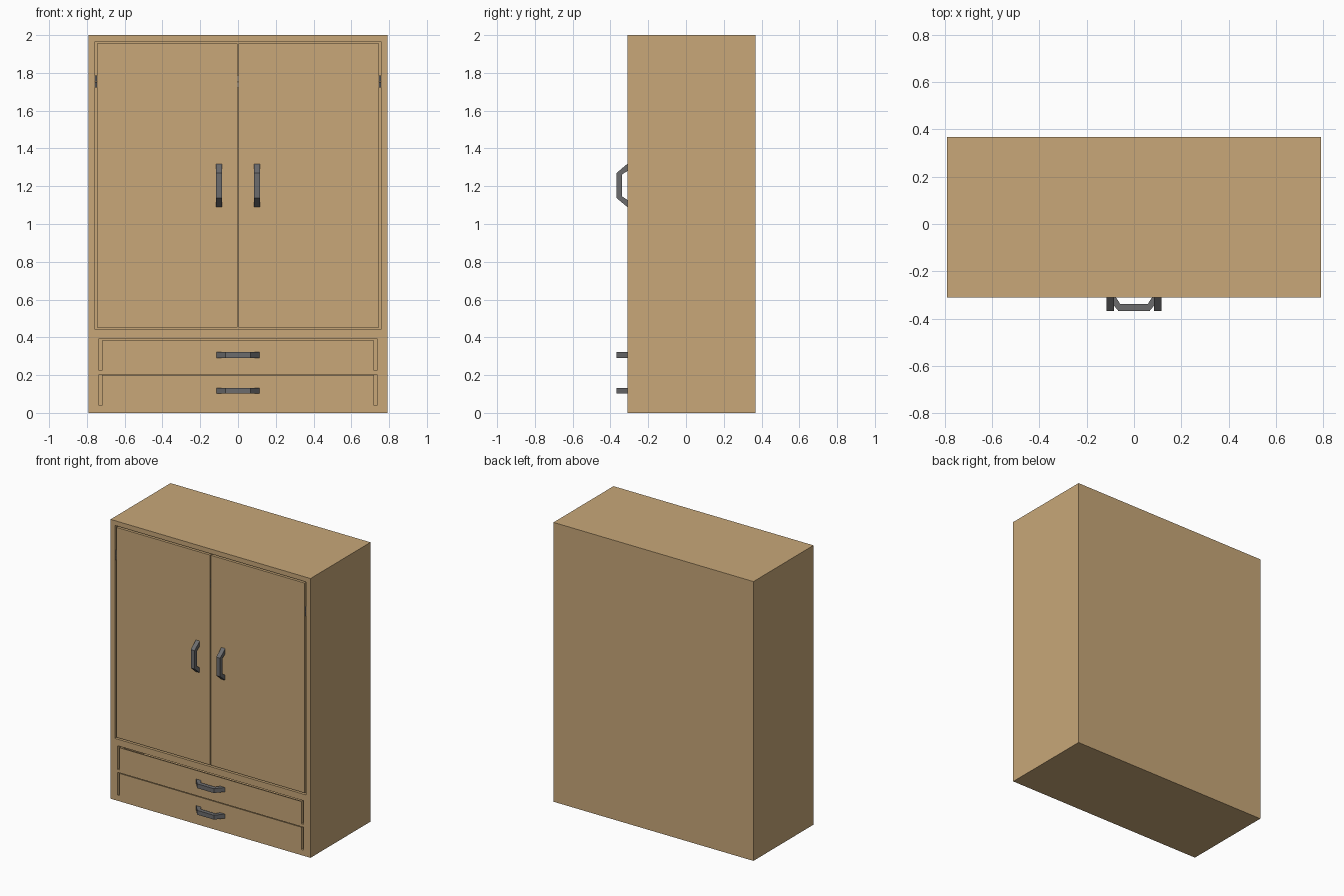
import bpy, bmesh
from mathutils import Matrix

if "Cube" in bpy.data.objects:
    bpy.data.objects.remove(bpy.data.objects["Cube"])

FRONT, BACK, HALF_W, TOP = -0.311, 0.368, 0.792, 2.0


def material(name, color):
    m = bpy.data.materials.new(name)
    m.diffuse_color = (*color, 1)
    m.use_nodes = True
    m.node_tree.nodes["Principled BSDF"].inputs["Base Color"].default_value = m.diffuse_color
    return m


WOOD = material("wood", (0.58, 0.39, 0.19))
METAL = material("dark_metal", (0.15, 0.15, 0.155))


def finish(name, bm, mat):
    bmesh.ops.recalc_face_normals(bm, faces=bm.faces)
    me = bpy.data.meshes.new(name)
    bm.to_mesh(me)
    bm.free()
    me.materials.append(mat)
    ob = bpy.data.objects.new(name, me)
    bpy.context.collection.objects.link(ob)
    return ob


def box_mesh(x0, x1, y0, y1, z0, z1):
    bm = bmesh.new()
    bmesh.ops.create_cube(bm, size=1)
    bm.transform(Matrix.Translation(((x0 + x1) / 2, (y0 + y1) / 2, (z0 + z1) / 2))
                 @ Matrix.Diagonal((x1 - x0, y1 - y0, z1 - z0, 1)))
    return bm


def box(name, *bounds, mat=WOOD):
    return finish(name, box_mesh(*bounds), mat)


def drawer(name, x, z0, z1):
    # Block whose top is inset and pushed down to make a tray
    bm = box_mesh(-x, x, FRONT, 0.33, z0, z1)
    bm.normal_update()
    top = max(bm.faces, key=lambda f: f.calc_center_median().z)
    bmesh.ops.inset_region(bm, faces=[top], thickness=0.025)
    bmesh.ops.translate(bm, verts=top.verts, vec=(0, 0, -0.005))
    ext = bmesh.ops.extrude_face_region(bm, geom=[top])
    verts = [g for g in ext["geom"] if isinstance(g, bmesh.types.BMVert)]
    bmesh.ops.translate(bm, verts=verts, vec=(0, 0, -(z1 - z0) + 0.03))
    if top.is_valid:
        bmesh.ops.delete(bm, geom=[top], context='FACES_ONLY')
    return finish(name, bm, WOOD)


def handle(name, x, z, vertical):
    # Angular bracket profile (along, out) given a square-ish width
    half = [(0.114, 0), (0.066, -0.057), (0.058, -0.028), (0.076, 0)]
    right_leg = half
    left_leg = [(-a, o) for a, o in half]
    bar = [half[1], left_leg[1], left_leg[2], half[2]]
    w = 0.0155
    bm = bmesh.new()
    rings = {}

    def vert(a, o, s):
        key = (a, o, s)
        if key not in rings:
            co = (x + s * w, FRONT + o, z + a) if vertical else (x + a, FRONT + o, z + s * w)
            rings[key] = bm.verts.new(co)
        return rings[key]

    for quad in (right_leg, left_leg, bar):
        for s in (-1, 1):
            bm.faces.new([vert(a, o, s) for a, o in quad])
    outline = right_leg + left_leg[::-1]
    loop = [half[0], half[1], left_leg[1], left_leg[0],
            left_leg[3], left_leg[2], half[2], half[3]]
    for p, q in zip(loop, loop[1:] + loop[:1]):
        bm.faces.new([vert(*p, -1), vert(*q, -1), vert(*q, 1), vert(*p, 1)])
    return finish(name, bm, METAL)


# Carcass: solid block with a door bay and two drawer bays cut in the front
carcass = box("carcass", -HALF_W, HALF_W, FRONT, BACK, 0, TOP)
for x, z0, z1 in ((0.757, 0.441, 1.966), (0.735, 0.225, 0.394), (0.735, 0.04, 0.204)):
    cutter = box("bay_cutter", -x, x, FRONT - 0.1, 0.345, z0, z1)
    cutter.hide_render = True
    mod = carcass.modifiers.new("bay", 'BOOLEAN')
    mod.operation, mod.solver, mod.object = 'DIFFERENCE', 'EXACT', cutter
    bpy.context.view_layer.objects.active = carcass
    bpy.ops.object.modifier_apply(modifier=mod.name)
    bpy.data.objects.remove(cutter)

# Doors with upright handles
for side, s in (("left", -1), ("right", 1)):
    xs = sorted((s * 0.003, s * 0.746))
    box(side + "_door", *xs, FRONT, FRONT + 0.03, 0.452, 1.955)
    handle(side + "_door_handle", s * 0.101, 1.204, True)

# Drawers with level handles
for label, z0, z1, hz in (("upper", 0.225, 0.384, 0.307), ("lower", 0.04, 0.2, 0.117)):
    drawer(label + "_drawer", 0.72, z0, z1)
    handle(label + "_drawer_handle", 0, hz, False)

# Hinge knuckles set in the door gaps
for x, r in ((-0.7515, 0.005), (0, 0.003), (0.7515, 0.005)):
    for z in (1.737, 1.771):
        bm = bmesh.new()
        bmesh.ops.create_cone(bm, cap_ends=True, segments=12, radius1=r, radius2=r, depth=0.031,
                              matrix=Matrix.Translation((x, FRONT + r, z)))
        finish("hinge_knuckle", bm, METAL)
